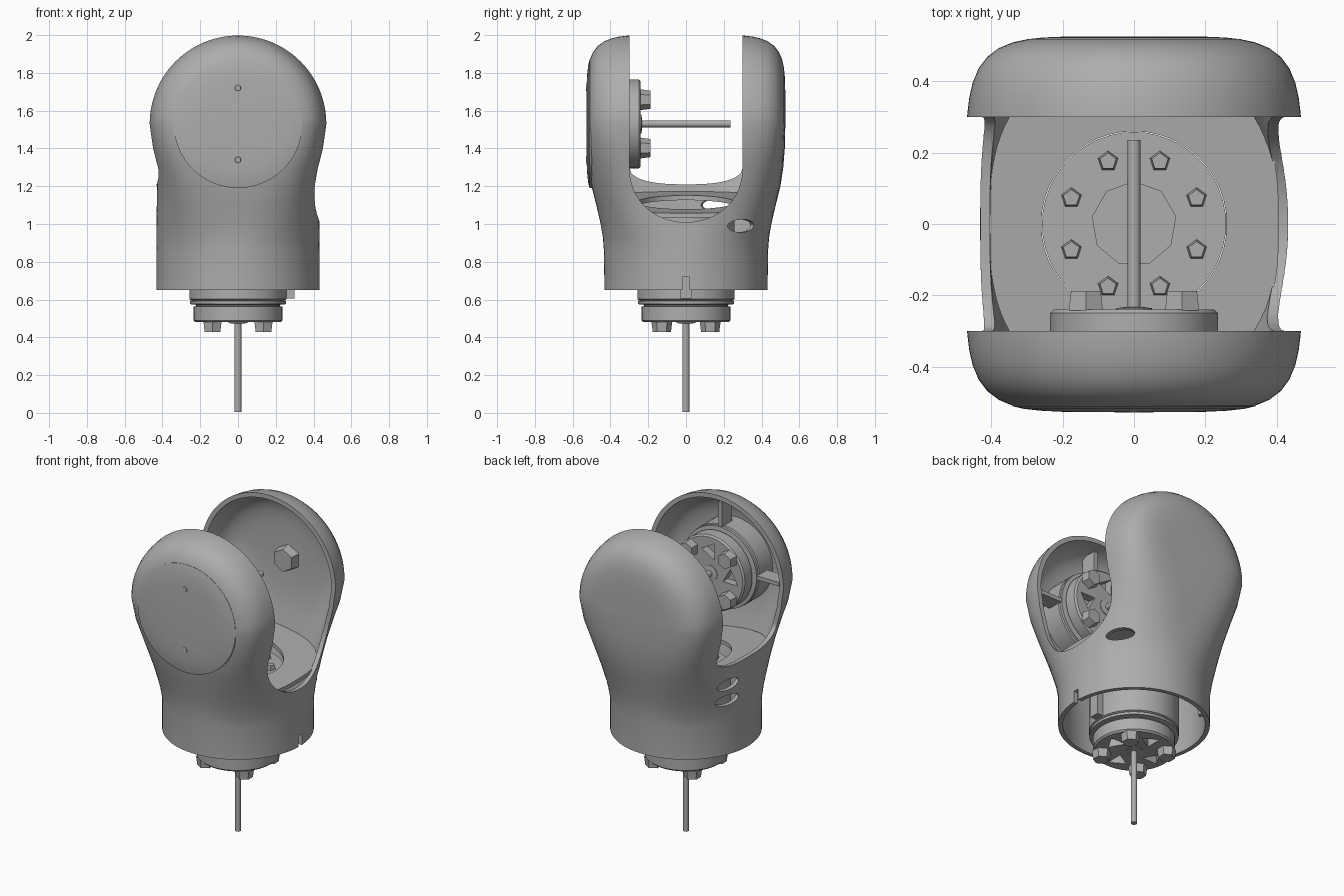
import bpy, bmesh, math
from mathutils import Matrix, Vector

cube = bpy.data.objects.get("Cube")
if cube:
    bpy.data.objects.remove(cube, do_unlink=True)

grey = bpy.data.materials.new("plain_grey")
grey.use_nodes = True
grey.diffuse_color = (0.42, 0.42, 0.42, 1)
grey.node_tree.nodes["Principled BSDF"].inputs["Base Color"].default_value = (0.42, 0.42, 0.42, 1)

LOBE_Z = 1.53
SEG = 96


def finish(name, bm, matrix=None):
    bmesh.ops.remove_doubles(bm, verts=bm.verts, dist=0.0005)
    bmesh.ops.recalc_face_normals(bm, faces=bm.faces)
    me = bpy.data.meshes.new(name)
    bm.to_mesh(me)
    bm.free()
    me.materials.append(grey)
    ob = bpy.data.objects.new(name, me)
    bpy.context.collection.objects.link(ob)
    if matrix:
        ob.matrix_world = matrix
    return ob


def select(ob):
    bpy.ops.object.select_all(action='DESELECT')
    ob.select_set(True)
    bpy.context.view_layer.objects.active = ob


def smooth(ob):
    select(ob)
    bpy.ops.object.shade_smooth_by_angle(angle=math.radians(32))


def cut(ob, cutters):
    select(ob)
    for c in cutters:
        mod = ob.modifiers.new("cut", 'BOOLEAN')
        mod.operation = 'DIFFERENCE'
        mod.solver = 'EXACT'
        mod.object = c
        bpy.ops.object.modifier_apply(modifier=mod.name)
        bpy.data.objects.remove(c, do_unlink=True)


def cone(name, r1, r2, depth, matrix, sides=32):
    bm = bmesh.new()
    bmesh.ops.create_cone(bm, cap_ends=True, segments=sides, radius1=r1, radius2=r2, depth=depth)
    return finish(name, bm, matrix)


def box(name, size, matrix):
    bm = bmesh.new()
    bmesh.ops.create_cube(bm, size=1)
    bmesh.ops.scale(bm, vec=size, verts=bm.verts)
    return finish(name, bm, matrix)


def lathe(name, profile, matrix, sides=48):
    bm = bmesh.new()
    vs = [bm.verts.new((r, 0, h)) for r, h in profile]
    edges = [bm.edges.new(p) for p in zip(vs, vs[1:])]
    bmesh.ops.spin(bm, geom=vs + edges, cent=(0, 0, 0), axis=(0, 0, 1),
                   angle=math.tau, steps=sides, use_duplicate=False)
    return finish(name, bm, matrix)


def section(z, w, d, n, inset=0.0):
    """Superelliptic horizontal outline, starting on the left and running round."""
    pts = []
    for i in range(SEG):
        a = math.tau * i / SEG
        c, s = math.cos(a), math.sin(a)
        r = ((abs(c) / (w - inset)) ** n + (abs(s) / (d - inset)) ** n) ** (-1 / n)
        pts.append(Vector((r * c, r * s, z)))
    return pts


# height, half width, half depth, squareness
STATIONS = [(0.65, .432, .432, 2), (0.85, .432, .434, 2), (0.93, .432, .44, 2.15), (1.0, .432, .452, 2.35),
            (1.1, .43, .475, 2.7), (1.2, .43, .5, 3.2), (1.3, .438, .515, 3.9),
            (1.4, .457, .523, 4.7), (LOBE_Z, .472, .526, 5.5)]


def body(name, inset, drop):
    """Round base blending into a barrel that turns about the y axis."""
    bm = bmesh.new()
    rings = [section(*s, inset) for s in STATIONS]
    for p in rings[0]:
        p.z -= drop
    rows = [[bm.verts.new(p) for p in ring] for ring in rings]
    for a, b in zip(rows, rows[1:]):
        for i in range(SEG):
            j = (i + 1) % SEG
            bm.faces.new((a[i], a[j], b[j], b[i]))
    bm.faces.new(rows[0])
    q = SEG // 4
    half = [rings[-1][i % SEG] for i in range(-q, q + 1)]
    steps = 40
    arcs = [[bm.verts.new((p.x * math.cos(t), p.y, LOBE_Z + p.x * math.sin(t))) for p in half]
            for t in (math.pi * k / steps for k in range(steps + 1))]
    for a, b in zip(arcs, arcs[1:]):
        for i in range(2 * q):
            bm.faces.new((a[i], a[i + 1], b[i + 1], b[i]))
    return finish(name, bm)


def gap(side, bottom, shoulder, power):
    """U shaped prism between the two lobes, on one side only."""
    bm = bmesh.new()
    pts = [(-0.3, 2.3)]
    for k in range(25):
        t = -math.cos(math.pi * k / 24)
        rise = 1 - (1 - abs(t) ** power) ** (1 / power)
        pts.append((0.3 * t, bottom + (shoulder - bottom) * rise))
    pts.append((0.3, 2.3))
    f = bm.faces.new([bm.verts.new((-0.01 * side, y, z)) for y, z in pts])
    new = bmesh.ops.extrude_face_region(bm, geom=[f])["geom"]
    bmesh.ops.translate(bm, vec=(side, 0, 0), verts=[v for v in new if isinstance(v, bmesh.types.BMVert)])
    return finish("gap_cutter", bm)


def vent(angle, z):
    m = (Matrix.Rotation(math.radians(angle), 4, 'Z') @ Matrix.Translation((0.43, 0, z))
         @ Matrix.Rotation(math.pi / 2, 4, 'Y') @ Matrix.Diagonal((0.034, 0.085, 1, 1)))
    return cone("vent_cutter", 1, 1, 0.2, m)


# Hollow forked housing
housing = body("forked_housing", 0, 0)
cut(housing, [body("cavity_cutter", 0.027, 0.1), gap(1, 1.01, 1.3, 2.1), gap(-1, 1.21, 1.31, 2.6),
              vent(40, 0.99), vent(157, 1.1), vent(157, 1.0),
              box("notch_cutter", (0.2, 0.035, 0.2), Matrix.Translation((0.43, 0, 0.62)))])
smooth(housing)

# Floor between the lobes, rising to the right, with a round opening over the lower motor
bm = bmesh.new()
outline = section(0, .43, .475, 2.7, 0.024)
for p in outline:
    p.z = 1.09 - 0.14 * p.x
face = bm.faces.new([bm.verts.new(p) for p in outline])
new = bmesh.ops.extrude_face_region(bm, geom=[face])["geom"]
bmesh.ops.translate(bm, vec=(0, 0, 0.025), verts=[v for v in new if isinstance(v, bmesh.types.BMVert)])
floor = finish("saddle_floor", bm)
cut(floor, [cone("floor_cutter", .26, .26, 0.5, Matrix.Translation((0, 0, 1.1)), 48)])
smooth(floor)


def motor(prefix, matrix, length):
    """Flanged motor whose shaft points along local z, with its face at zero."""
    outline = [(0, 0), (.225, 0), (.235, -.01), (.235, -.082), (.222, -.085), (.222, -.092),
               (.255, -.096), (.255, -.112), (.245, -.116), (.258, -.122), (.258, -length), (0, -length)]
    can = lathe(prefix + "_motor", outline, matrix)
    cut(can, [cone("pocket_cutter", .06, .06, 0.1, matrix @ Matrix.Rotation(k * math.pi / 2, 4, 'Z')
                   @ Matrix.Translation((0.14, 0, 0)), 3) for k in range(4)])
    smooth(can)
    lathe(prefix + "_hub", [(.05, -.01), (.05, .004), (.02, .008), (0, .008)], matrix, 24)
    smooth(cone(prefix + "_shaft", .018, .018, .48, matrix @ Matrix.Translation((0, 0, .235)), 20))
    for sx in (-1, 1):
        for sy in (-1, 1):
            cone(prefix + "_bolt", .055, .048, .054,
                 matrix @ Matrix.Translation((.135 * sx, .128 * sy, .025)), 6)


down = Matrix.Translation((0, 0, .48)) @ Matrix.Rotation(math.pi, 4, 'X')
inward = Matrix.Translation((0, -.24, LOBE_Z)) @ Matrix.Rotation(-math.pi / 2, 4, 'X')
motor("lower", down, 0.56)
motor("upper", inward, 0.26)
box("motor_tab", (.06, .06, .16), Matrix.Translation((.268, 0, .685)))

# Ring of bolts on top of the lower motor
for k in range(8):
    a = math.tau * (k + 0.5) / 8
    cone("top_bolt", .03, .024, .03, Matrix.Translation((.19 * math.cos(a), .19 * math.sin(a), 1.053)), 5)
cone("top_boss", .12, .12, .012, Matrix.Translation((0, 0, 1.044)), 9)

# Ribs holding the upper motor, and wall ribs in the base
for k in range(3):
    m = Matrix.Translation((0, 0, LOBE_Z)) @ Matrix.Rotation(-math.pi * k / 2, 4, 'Y')
    box("lobe_rib", (.17, .1, .025), m @ Matrix.Translation((.325, -.39, 0)))
for angle in (135, 225):
    box("base_rib", (.04, .03, .25), Matrix.Rotation(math.radians(angle), 4, 'Z')
        @ Matrix.Translation((.39, 0, .82)))

# Bearing stub in the back lobe
cone("bearing_stub", .085, .07, .06, Matrix.Translation((0, .475, LOBE_Z)) @ Matrix.Rotation(math.pi / 2, 4, 'X'), 6)

# Shallow front cap with two small screws
front = Matrix.Translation((0, 0, LOBE_Z)) @ Matrix.Rotation(math.pi / 2, 4, 'X')
cap = lathe("front_cap", [(.34, .495), (.34, .511), (.31, .518), (.26, .5235), (.19, .527), (0, .528)], front, 64)
smooth(cap)
for z in (-.19, .19):
    cone("cap_screw", .02, .016, .006, front @ Matrix.Translation((0, z, .526)), 6)
